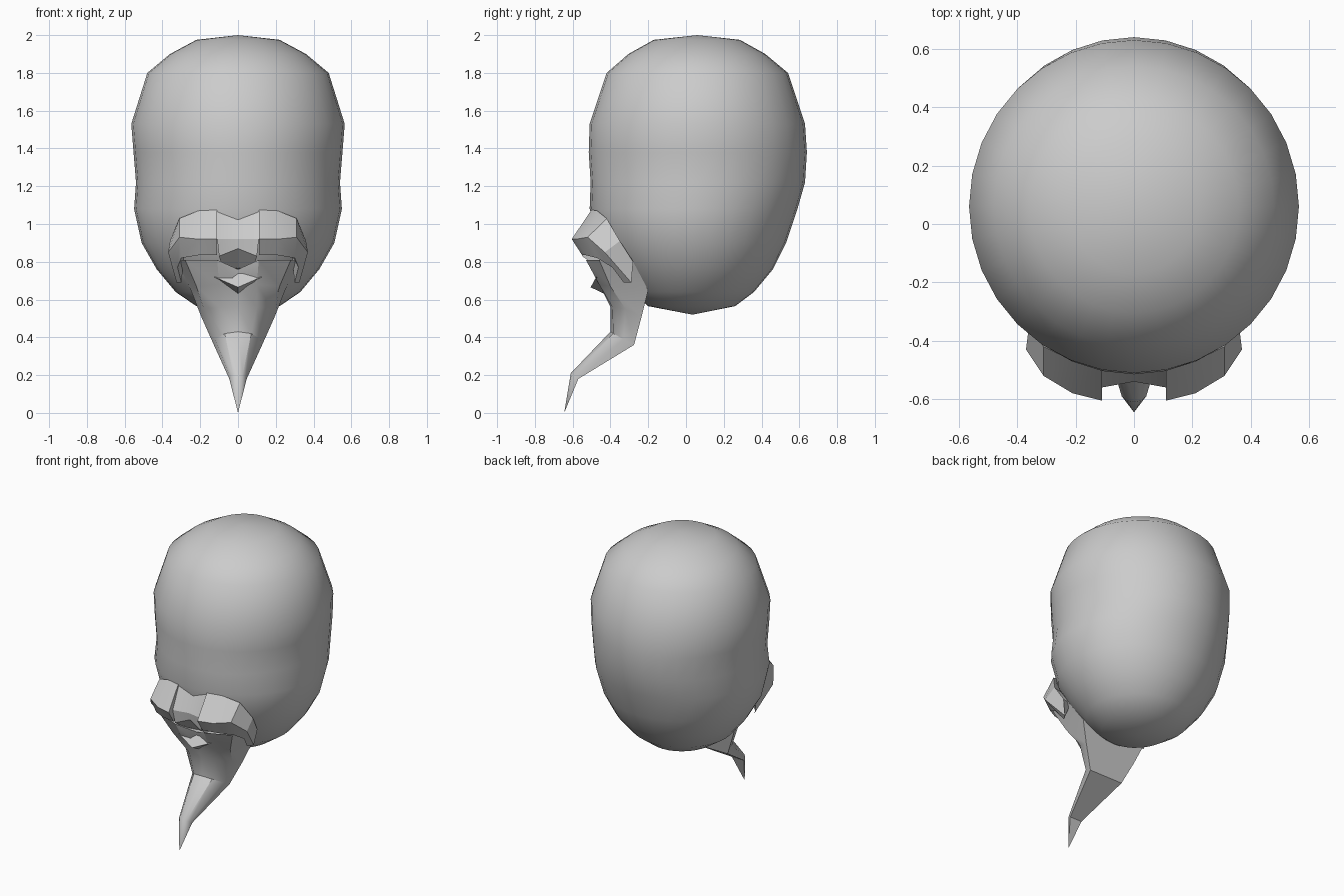
import bpy, bmesh, math
from mathutils import Vector


def make_object(name, bm, angle):
    bmesh.ops.recalc_face_normals(bm, faces=bm.faces)
    me = bpy.data.meshes.new(name)
    bm.to_mesh(me)
    bm.free()
    ob = bpy.data.objects.new(name, me)
    bpy.context.collection.objects.link(ob)
    bpy.ops.object.select_all(action='DESELECT')
    ob.select_set(True)
    bpy.context.view_layer.objects.active = ob
    bpy.ops.object.shade_smooth_by_angle(angle=math.radians(angle))
    return ob


def loft(name, rings, angle=30, start=None, end=None):
    """Skin closed rings; each end is a flat cap or a fan to a point."""
    bm = bmesh.new()
    rows = [[bm.verts.new(p) for p in ring] for ring in rings]
    n = len(rows[0])
    for a, b in zip(rows, rows[1:]):
        for i in range(n):
            j = (i + 1) % n
            bm.faces.new((a[i], a[j], b[j], b[i]))
    for row, tip in ((rows[0], start), (rows[-1], end)):
        if tip is None:
            bm.faces.new(row)
        else:
            t = bm.verts.new(tip)
            for i in range(n):
                bm.faces.new((row[i], row[(i + 1) % n], t))
    return make_object(name, bm, angle)


def mirrored(half):
    """Close a half section whose first and last points lie on x = 0."""
    return half + [(-x, y, z) for x, y, z in reversed(half[1:-1])]


# Head: tall egg, rows of z, half width, front y, back y
profile = [
    (0.565, 0.22, -0.20, 0.26), (0.64, 0.33, -0.29, 0.36),
    (0.76, 0.43, -0.38, 0.46), (0.90, 0.51, -0.46, 0.53),
    (1.08, 0.55, -0.51, 0.59), (1.22, 0.54, -0.505, 0.63),
    (1.38, 0.553, -0.515, 0.64), (1.53, 0.565, -0.51, 0.63),
    (1.80, 0.48, -0.42, 0.54), (1.90, 0.36, -0.305, 0.42),
    (1.975, 0.22, -0.17, 0.285)]
SIDES = 32
rings = []
for z, rx, y0, y1 in profile:
    cy, ry = (y0 + y1) / 2, (y1 - y0) / 2
    rings.append([(rx * math.cos(2 * math.pi * i / SIDES),
                   cy + ry * math.sin(2 * math.pi * i / SIDES), z)
                  for i in range(SIDES)])
loft("head", rings, 40, (0, 0.035, 0.52), (0, 0.06, 2.0))

# Face and beard: half sections from the cheeks down to the tip
beard = [
    [(0, -0.46, 0.76), (0.11, -0.53, 0.81), (0.28, -0.46, 0.81),
     (0.32, -0.28, 0.80), (0, -0.28, 0.80)],
    [(0, -0.46, 0.68), (0.10, -0.46, 0.68), (0.22, -0.40, 0.67),
     (0.25, -0.20, 0.65), (0, -0.20, 0.65)],
    [(0, -0.40, 0.56), (0.10, -0.39, 0.56), (0.18, -0.32, 0.55),
     (0.195, -0.235, 0.51), (0, -0.235, 0.51)],
    [(0, -0.40, 0.43), (0.07, -0.385, 0.42), (0.12, -0.33, 0.39),
     (0.128, -0.275, 0.36), (0, -0.275, 0.36)],
    [(0, -0.61, 0.21), (0.025, -0.605, 0.205), (0.042, -0.59, 0.195),
     (0.046, -0.57, 0.18), (0, -0.57, 0.18)]]
loft("beard", [mirrored(s) for s in beard], 35, None, (0, -0.645, 0.0))

# Brows: heavy slabs curling down round the temples
brow = [
    [(0.11, -0.50, 1.075), (0.11, -0.605, 0.92), (0.11, -0.55, 0.835), (0.11, -0.42, 0.86)],
    [(0.21, -0.47, 1.07), (0.21, -0.58, 0.92), (0.21, -0.53, 0.835), (0.21, -0.39, 0.86)],
    [(0.31, -0.42, 1.03), (0.31, -0.52, 0.93), (0.30, -0.47, 0.82), (0.26, -0.36, 0.86)],
    [(0.36, -0.35, 0.91), (0.37, -0.43, 0.85), (0.32, -0.39, 0.77), (0.28, -0.30, 0.84)],
    [(0.345, -0.28, 0.80), (0.325, -0.29, 0.69), (0.30, -0.33, 0.69), (0.29, -0.28, 0.78)]]
for side, s in (("right", 1), ("left", -1)):
    loft(side + "_brow", [[(s * x, y, z) for x, y, z in sec] for sec in brow], 25)

# Bridge between the brows, with an undercut below
bridge = [(0.11, -0.49, 1.075, 0), (0.11, -0.56, 0.92, 0),
          (0.10, -0.55, 0.83, 0.04), (0.08, -0.45, 0.76, 0), (0.08, -0.38, 0.80, 0)]
loft("nose_bridge", [
    [(k * x, y + (0.02 if k == 0 else 0), z + (lift if k == 0 else 0))
     for x, y, z, lift in bridge] for k in (-1, 0, 1)], 25)

# Lip: small wedge jutting out under the nose
upper = [(-0.09, -0.44, 0.76), (0.09, -0.44, 0.76), (0.125, -0.475, 0.72),
         (0, -0.505, 0.665), (-0.125, -0.475, 0.72)]
lower = [(x * 0.7, -0.40, z - 0.05) for x, y, z in upper]
loft("lip", [lower, upper], 20)
